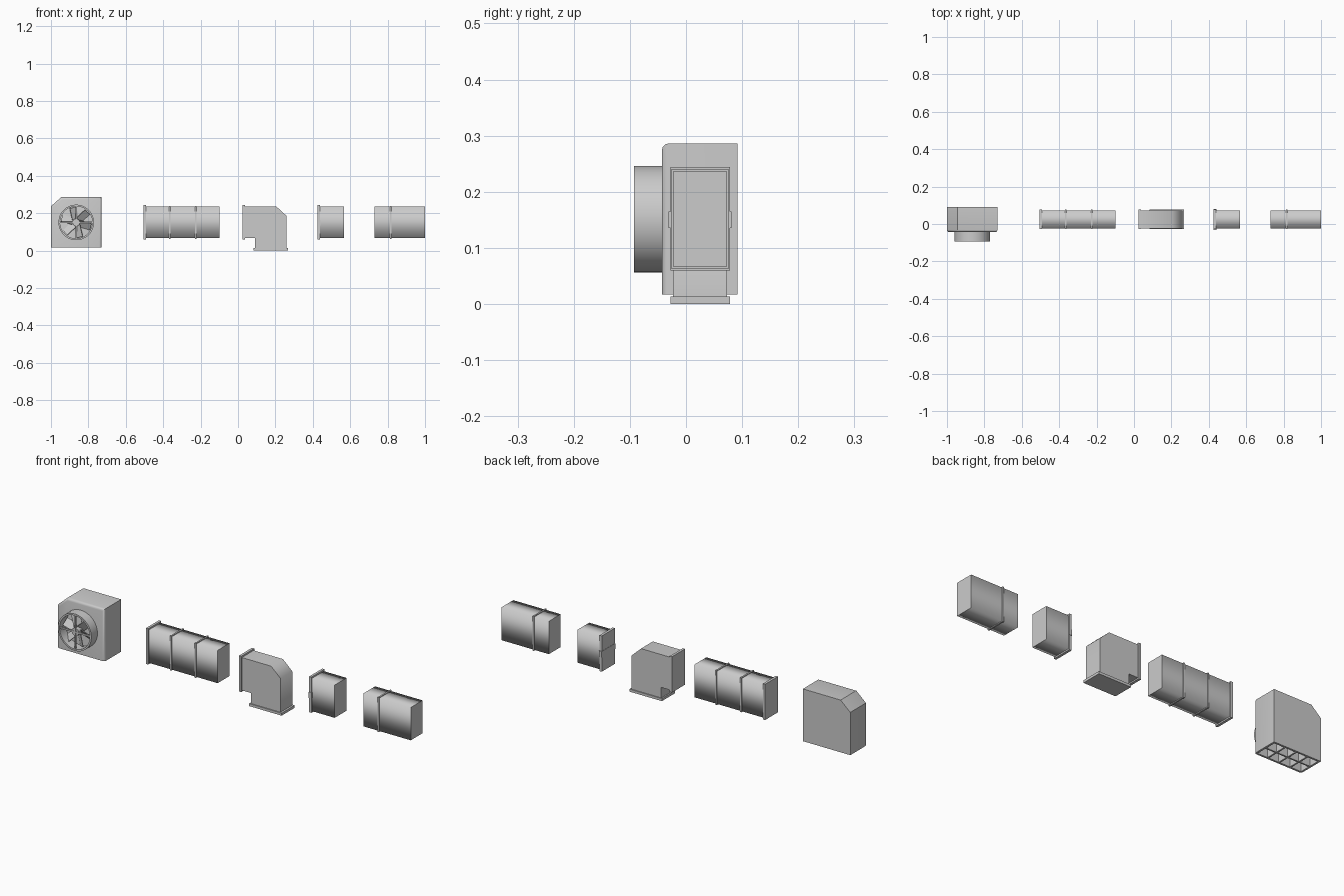
import bpy, bmesh, math
from mathutils import Matrix, Vector

if "Cube" in bpy.data.objects:
    bpy.data.objects.remove(bpy.data.objects["Cube"])


def make(name, bm, smooth=None):
    bmesh.ops.recalc_face_normals(bm, faces=bm.faces)
    me = bpy.data.meshes.new(name)
    bm.to_mesh(me)
    bm.free()
    ob = bpy.data.objects.new(name, me)
    bpy.context.collection.objects.link(ob)
    if smooth:
        bpy.ops.object.select_all(action='DESELECT')
        ob.select_set(True)
        bpy.context.view_layer.objects.active = ob
        bpy.ops.object.shade_smooth_by_angle(angle=math.radians(smooth))
    return ob


def box(bm, x0, x1, y0, y1, z0, z1):
    m = Matrix.Translation(((x0 + x1) / 2, (y0 + y1) / 2, (z0 + z1) / 2)) @ \
        Matrix.Diagonal((x1 - x0, y1 - y0, z1 - z0, 1))
    bmesh.ops.create_cube(bm, size=1, matrix=m)


def prism(bm, pts, y0, y1, soft_sides=False):
    """Extrude an x-z outline along y."""
    rows = [[bm.verts.new((x, y, z)) for x, z in pts] for y in (y0, y1)]
    n = len(pts)
    bm.faces.new(rows[0])
    bm.faces.new(rows[1][::-1])
    for i in range(n):
        bm.faces.new((rows[0][i], rows[0][(i + 1) % n], rows[1][(i + 1) % n], rows[1][i]))


# shared duct cross-section
Y0, Y1, Z0, Z1 = -0.023, 0.073, 0.067, 0.236


def duct(name, x0, x1, rings=(), flange=False):
    bm = bmesh.new()
    box(bm, x0, x1, Y0, Y1, Z0, Z1)
    # soft shading around the tube, flat end caps
    bm.normal_update()
    for f in bm.faces:
        f.smooth = abs(f.normal.x) < 0.5
    make(name, bm)
    for i, x in enumerate(rings):
        bm = bmesh.new()
        e = 0.004
        box(bm, x - 0.004, x + 0.004, Y0 - e, Y1 + e, Z0 - e, Z1 + e)
        make(f"{name}_ring_{i + 1}", bm)
    if flange:
        bm = bmesh.new()
        box(bm, x0 - 0.005, x0 + 0.008, Y0 - 0.005, Y1 + 0.005, Z0 - 0.007, Z1 + 0.008)
        make(name + "_flange", bm)


# straight duct, short coupler and end duct
duct("long_duct", -0.5, -0.1, (-0.365, -0.225), True)
duct("short_coupler", 0.43, 0.567, (), True)
duct("end_duct", 0.73, 1.0, (0.817,))

# latch on the coupler
bm = bmesh.new()
box(bm, 0.424, 0.44, Y0 - 0.008, Y1 + 0.008, 0.135, 0.165)
make("coupler_latch", bm)

# elbow with cut outer corner
bm = bmesh.new()
prism(bm, [(0.03, Z0), (0.09, Z0), (0.09, 0.004), (0.258, 0.004),
           (0.258, 0.187), (0.205, Z1), (0.03, Z1)], Y0, Y1)
make("elbow_duct", bm, 60)
bm = bmesh.new()
box(bm, 0.025, 0.038, Y0 - 0.005, Y1 + 0.005, Z0 - 0.007, Z1 + 0.008)
make("elbow_side_flange", bm)
bm = bmesh.new()
box(bm, 0.083, 0.268, Y0 - 0.005, Y1 + 0.005, 0, 0.013)
make("elbow_bottom_flange", bm)

# fan housing with cut top corner
L, R, B, T = -1.0, -0.73, 0.017, 0.286
bm = bmesh.new()
prism(bm, [(L, B), (R, B), (R, T), (-0.945, T), (L, 0.237)], -0.043, 0.092)
bm.edges.ensure_lookup_table()
soft = [e for e in bm.edges if all(v.co.y < 0 and v.co.z > B - 1 for v in e.verts)
        and not all(abs(v.co.z - B) < 1e-4 for v in e.verts)]
bmesh.ops.bevel(bm, geom=soft, offset=0.012, segments=3, profile=0.5, affect='EDGES')
housing = make("fan_housing", bm, 40)

# outlet cells cut into the housing underside: 4 x 2
bm = bmesh.new()
cw, cd, w = (R - L - 0.012) / 4, (0.135 - 0.012) / 2, 0.004
for i in range(4):
    for j in range(2):
        x, y = L + 0.006 + i * cw, -0.037 + j * cd
        box(bm, x + w, x + cw - w, y + w, y + cd - w, 0.0, 0.065)
cutter = make("outlet_cutter", bm)
cutter.hide_render = True
cutter.hide_viewport = True
cutter.display_type = 'WIRE'
mod = housing.modifiers.new("outlet", 'BOOLEAN')
mod.operation = 'DIFFERENCE'
mod.solver = 'EXACT'
mod.object = cutter

# round fan collar, lathed about the y axis
CX, CZ, RAD, N = -0.865, 0.151, 0.095, 48
bm = bmesh.new()
loops = []
for r, y in ((RAD, -0.042), (RAD, -0.093), (RAD - 0.009, -0.093), (RAD - 0.009, -0.042)):
    loops.append([bm.verts.new((CX + r * math.cos(2 * math.pi * k / N), y,
                                CZ + r * math.sin(2 * math.pi * k / N))) for k in range(N)])
for a in range(4):
    p, q = loops[a], loops[(a + 1) % 4]
    for k in range(N):
        bm.faces.new((p[k], p[(k + 1) % N], q[(k + 1) % N], q[k]))
make("fan_collar", bm, 40)

# fan hub
bm = bmesh.new()
bmesh.ops.create_cone(bm, cap_ends=True, segments=24, radius1=0.02, radius2=0.02, depth=0.046,
                      matrix=Matrix.Translation((CX, -0.066, CZ)) @ Matrix.Rotation(math.pi / 2, 4, 'X'))
make("fan_hub", bm, 40)

# pitched blades
bm = bmesh.new()
for k in range(6):
    spin = Matrix.Translation((CX, -0.06, CZ)) @ Matrix.Rotation(k * math.pi / 3 + 0.3, 4, 'Y')
    pitch = Matrix.Translation((0.048, 0, 0)) @ Matrix.Rotation(math.radians(35), 4, 'X')
    bmesh.ops.create_cube(bm, size=1, matrix=spin @ pitch @ Matrix.Diagonal((0.066, 0.003, 0.042, 1)))
make("fan_blades", bm)

# guard cross in front of the blades
bm = bmesh.new()
box(bm, CX - 0.09, CX + 0.09, -0.09, -0.083, CZ - 0.004, CZ + 0.004)
box(bm, CX - 0.004, CX + 0.004, -0.09, -0.083, CZ - 0.09, CZ + 0.09)
make("fan_guard", bm)
